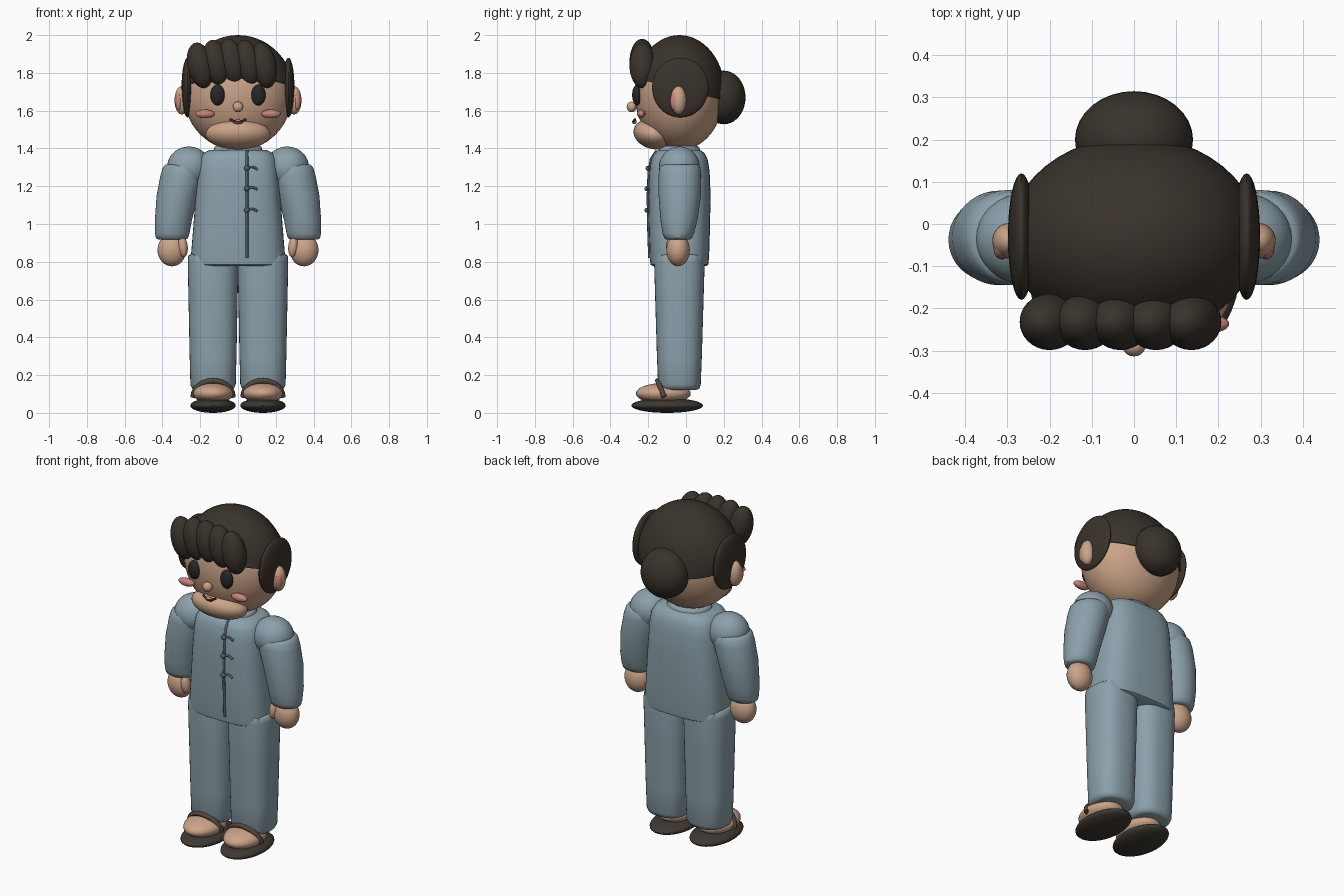
import bpy, bmesh, math
from mathutils import Vector, Matrix

if "Cube" in bpy.data.objects:
    bpy.data.objects.remove(bpy.data.objects["Cube"])


def material(name, rgb):
    m = bpy.data.materials.new(name)
    m.diffuse_color = (*rgb, 1)
    m.use_nodes = True
    m.node_tree.nodes["Principled BSDF"].inputs["Base Color"].default_value = m.diffuse_color
    return m


SKIN = material("skin", (0.60, 0.37, 0.245))
HAIR = material("dark_hair", (0.042, 0.033, 0.025))
CLOTH = material("blue_grey_cloth", (0.26, 0.355, 0.405))
TRIM = material("dark_trim", (0.09, 0.125, 0.15))
BLUSH = material("blush", (0.58, 0.22, 0.19))
EYE = material("eye_black", (0.02, 0.02, 0.022))
SOLE = material("sole_brown", (0.048, 0.040, 0.032))
STRAP = material("strap_brown", (0.085, 0.062, 0.045))
MOUTH = material("mouth_brown", (0.06, 0.02, 0.016))


def finish(bm, name, mat, angle=40):
    bmesh.ops.recalc_face_normals(bm, faces=bm.faces)
    mesh = bpy.data.meshes.new(name)
    bm.to_mesh(mesh)
    bm.free()
    mesh.materials.append(mat)
    ob = bpy.data.objects.new(name, mesh)
    bpy.context.collection.objects.link(ob)
    bpy.ops.object.select_all(action='DESELECT')
    ob.select_set(True)
    bpy.context.view_layer.objects.active = ob
    bpy.ops.object.shade_smooth_by_angle(angle=math.radians(angle))
    return ob


def blob(name, mat, loc, radii, rot=(0, 0, 0), seg=32, cut=None):
    """Ellipsoid, optionally keeping only the part above a plane."""
    bm = bmesh.new()
    bmesh.ops.create_uvsphere(bm, u_segments=seg, v_segments=seg // 2 + 4, radius=1)
    mat4 = Matrix.Translation(loc)
    for a, ax in zip(rot, "XYZ"):
        mat4 = mat4 @ Matrix.Rotation(math.radians(a), 4, ax)
    bm.transform(mat4 @ Matrix.Diagonal((*radii, 1)))
    if cut:
        res = bmesh.ops.bisect_plane(bm, geom=bm.verts[:] + bm.edges[:] + bm.faces[:],
                                     plane_co=cut[0], plane_no=cut[1], clear_inner=True)
        edges = [e for e in res["geom_cut"] if isinstance(e, bmesh.types.BMEdge)]
        bmesh.ops.holes_fill(bm, edges=edges)
    return finish(bm, name, mat)


def loft(name, mat, rings, power=2.0, seg=40):
    """Skin through horizontal superellipse rings (cx, cy, z, rx, ry)."""
    bm = bmesh.new()
    loops = []
    for cx, cy, z, rx, ry in rings:
        loop = []
        for i in range(seg):
            t = math.tau * i / seg
            c, s = math.cos(t), math.sin(t)
            loop.append(bm.verts.new((cx + rx * math.copysign(abs(c) ** (2 / power), c),
                                      cy + ry * math.copysign(abs(s) ** (2 / power), s), z)))
        loops.append(loop)
    for a, b in zip(loops, loops[1:]):
        for i in range(seg):
            j = (i + 1) % seg
            bm.faces.new((a[i], a[j], b[j], b[i]))
    bm.faces.new(loops[0])
    bm.faces.new(loops[-1])
    return finish(bm, name, mat, 50)


def tube(name, mat, pts, r, sides=8):
    """Round tube along a path."""
    bm = bmesh.new()
    pts = [Vector(p) for p in pts]
    loops = []
    for i, p in enumerate(pts):
        d = (pts[min(i + 1, len(pts) - 1)] - pts[max(i - 1, 0)]).normalized()
        u = d.cross(Vector((0, 1, 0.01))).normalized()
        v = d.cross(u)
        loops.append([bm.verts.new(p + r * (u * math.cos(math.tau * k / sides)
                                            + v * math.sin(math.tau * k / sides)))
                      for k in range(sides)])
    for a, b in zip(loops, loops[1:]):
        for k in range(sides):
            j = (k + 1) % sides
            bm.faces.new((a[k], a[j], b[j], b[k]))
    bm.faces.new(loops[0])
    bm.faces.new(loops[-1])
    return finish(bm, name, mat, 50)


CY = -0.035  # depth of the body axis

# Head and hair
blob("head", SKIN, (0, CY, 1.69), (0.288, 0.236, 0.30), seg=48)
blob("hair_cap", HAIR, (0, CY, 1.69), (0.298, 0.243, 0.31), seg=48,
     cut=((0, 0.2, 1.655), (0, 0.25, 1)))
blob("hair_bun", HAIR, (0, 0.2, 1.67), (0.14, 0.115, 0.142))
for i in range(5):
    x = -0.2 + i * 0.084
    blob(f"fringe_lock_{i + 1}", HAIR, (x, -0.232, 1.84 + 0.02 * math.sin(math.pi * i / 4)),
         (0.068, 0.067, 0.122), (0, -12, 0))

# Face
blob("muzzle", SKIN, (0, -0.172, 1.475), (0.172, 0.108, 0.078), (-15, 0, 0))
blob("nose", SKIN, (0, -0.288, 1.62), (0.028, 0.026, 0.028), seg=20)
tube("mouth", MOUTH, [(0.042 * t, -0.281 + 0.012 * t * t, 1.541 + 0.014 * t * t)
                      for t in [k / 5 - 1 for k in range(11)]], 0.006)
blob("lip", BLUSH, (0, -0.273, 1.541), (0.028, 0.012, 0.012), seg=16)

# Paired parts
for side, s in (("left", -1), ("right", 1)):
    blob(f"{side}_side_hair", HAIR, (s * 0.267, -0.03, 1.722), (0.032, 0.15, 0.158))
    blob(f"{side}_ear", SKIN, (s * 0.297, -0.04, 1.655), (0.039, 0.042, 0.075), seg=24)
    blob(f"{side}_inner_ear", BLUSH, (s * 0.313, -0.058, 1.65), (0.02, 0.026, 0.05), seg=20)
    blob(f"{side}_eye", EYE, (s * 0.108, -0.26, 1.683), (0.038, 0.025, 0.055), seg=24)
    blob(f"{side}_cheek", BLUSH, (s * 0.175, -0.237, 1.583), (0.051, 0.022, 0.023), seg=24)

    # Arm
    blob(f"{side}_shoulder", CLOTH, (s * 0.26, CY, 1.302), (0.115, 0.108, 0.108))
    loft(f"{side}_sleeve", CLOTH, [
        (s * 0.349, -0.042, 0.918, 0.072, 0.062), (s * 0.349, -0.042, 0.925, 0.085, 0.073),
        (s * 0.348, -0.041, 0.95, 0.091, 0.083), (s * 0.342, -0.037, 1.02, 0.098, 0.098),
        (s * 0.321, -0.033, 1.15, 0.11, 0.112), (s * 0.295, -0.032, 1.26, 0.115, 0.113),
        (s * 0.286, -0.032, 1.30, 0.111, 0.108), (s * 0.283, -0.032, 1.315, 0.1, 0.095)])
    blob(f"{side}_hand", SKIN, (s * 0.35, -0.042, 0.862), (0.076, 0.062, 0.086))
    blob(f"{side}_thumb", SKIN, (s * 0.292, -0.075, 0.88), (0.026, 0.03, 0.056),
         (0, s * 6, 0), seg=20)

    # Trouser leg
    x = s * 0.132
    loft(f"{side}_trouser_leg", CLOTH, [
        (x, CY, 0.122, 0.095, 0.09), (x, CY, 0.128, 0.11, 0.105), (x, CY, 0.15, 0.12, 0.113),
        (x, CY, 0.30, 0.124, 0.119), (x, CY, 0.60, 0.13, 0.128), (x, CY, 0.80, 0.134, 0.134),
        (x, CY, 0.832, 0.131, 0.131), (x, CY, 0.84, 0.12, 0.12)], power=2.5)

    # Foot and sandal
    blob(f"{side}_foot", SKIN, (x, -0.12, 0.103), (0.106, 0.145, 0.055))
    blob(f"{side}_sole", SOLE, (x, -0.1, 0.039), (0.12, 0.19, 0.039))
    arch = [math.pi * k / 12 for k in range(13)]
    tube(f"{side}_strap", STRAP, [(x + 0.106 * math.cos(a), -0.115 - 0.035 * math.sin(a),
                                   0.085 + 0.085 * math.sin(a)) for a in arch], 0.014)

# Jacket
loft("jacket", CLOTH, [
    (0, CY, 0.778, 0.236, 0.142), (0, CY, 0.785, 0.246, 0.153), (0, CY, 0.82, 0.25, 0.157),
    (0, CY, 0.98, 0.237, 0.162), (0, CY, 1.15, 0.224, 0.165), (0, CY, 1.28, 0.214, 0.16),
    (0, CY, 1.34, 0.205, 0.15), (0, CY, 1.375, 0.185, 0.134), (0, CY, 1.392, 0.15, 0.11)],
    power=3, seg=48)
loft("collar", CLOTH, [
    (0, CY, 1.36, 0.135, 0.115), (0, CY, 1.405, 0.126, 0.106), (0, CY, 1.412, 0.118, 0.098)])

# Front closing, knot buttons and their loops
tube("placket", TRIM, [(0.047, -0.193, 0.82), (0.047, -0.199, 1.0), (0.047, -0.201, 1.15),
                       (0.047, -0.196, 1.28), (0.047, -0.184, 1.345),
                       (0.047, -0.155, 1.388)], 0.0075)
for i, z in enumerate((1.295, 1.187, 1.073)):
    y = -0.203 + 0.006 * (z > 1.25)
    blob(f"button_{i + 1}", TRIM, (0.047, y - 0.004, z), (0.015, 0.013, 0.013), seg=16)
    tube(f"button_loop_{i + 1}", TRIM,
         [(0.047 + 0.056 * t, y + 0.004 * t, z + 0.01 * math.sin(math.pi * t) - 0.006 * t)
          for t in [k / 6 for k in range(7)]], 0.006)
